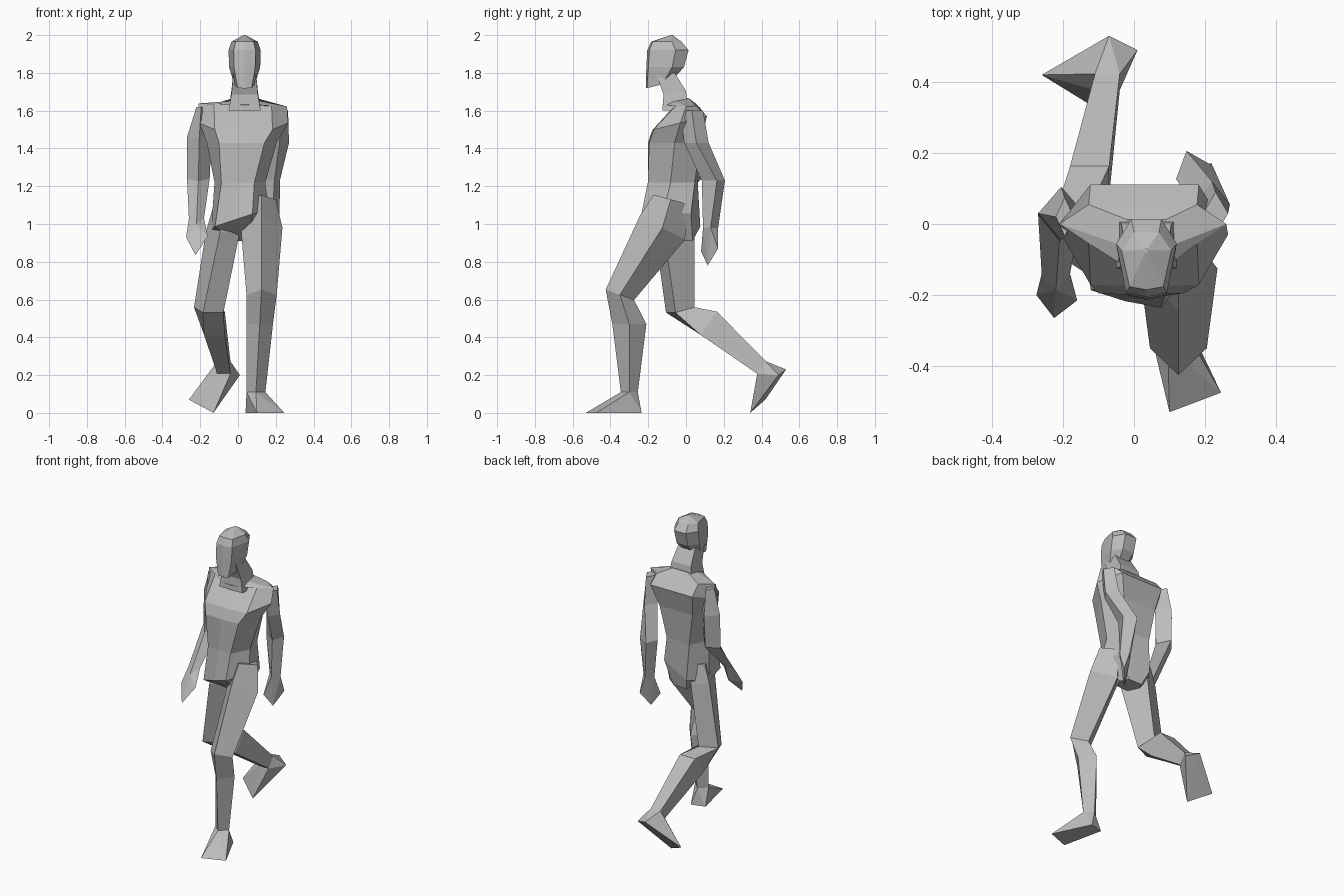
import bpy
import bmesh
from math import radians
from mathutils import Vector, Euler

cube = bpy.data.objects.get("Cube")
if cube:
    bpy.data.objects.remove(cube)

# One flat grey for the whole figure
grey = bpy.data.materials.new("plain grey")
grey.use_nodes = True
grey.diffuse_color = (.5, .5, .5, 1)
grey.node_tree.nodes["Principled BSDF"].inputs["Base Color"].default_value = (.5, .5, .5, 1)

# Unit cross-sections, listed anticlockwise from the front
DIAMOND = [(0, -1), (1, 0), (0, 1), (-1, 0)]
BOX = [(-1, -1), (1, -1), (1, 1), (-1, 1)]
TRUNK = [(-.65, -1), (0, -1.05), (.65, -1), (1, 0), (.65, 1), (-.65, 1), (-1, 0)]
SKULL = [(-.68, -.9), (0, -1), (.68, -.9), (1, .3), (.5, .9), (-.5, .9), (-1, .3)]


def section(at, wide, deep, turn=0, pitch=0, roll=0):
    """Return a function that places a unit outline as one ring of a limb."""
    rotation = Euler((radians(pitch), radians(roll), radians(turn)))

    def place(outline):
        ring = []
        for u, v in outline:
            point = Vector((u * wide / 2, v * deep / 2, 0))
            point.rotate(rotation)
            ring.append(point + Vector(at))
        return ring
    return place


def finish(name, bm):
    bmesh.ops.recalc_face_normals(bm, faces=bm.faces)
    mesh = bpy.data.meshes.new(name)
    bm.to_mesh(mesh)
    bm.free()
    mesh.materials.append(grey)
    part = bpy.data.objects.new(name, mesh)
    bpy.context.collection.objects.link(part)
    return part


def loft(name, outline, *sections):
    """Skin a closed, flat-faced body through the given sections."""
    bm = bmesh.new()
    rings = [[bm.verts.new(p) for p in place(outline)] for place in sections]
    count = len(outline)
    for lower, upper in zip(rings, rings[1:]):
        for i in range(count):
            j = (i + 1) % count
            bm.faces.new((lower[i], lower[j], upper[j], upper[i]))
    bm.faces.new(rings[0])
    bm.faces.new(rings[-1])
    return finish(name, bm)


def wedge(name, joint, outline, *tips):
    """Hull a joint ring together with a few corner points (hands and feet)."""
    bm = bmesh.new()
    for point in joint(outline) + [Vector(tip) for tip in tips]:
        bm.verts.new(point)
    result = bmesh.ops.convex_hull(bm, input=bm.verts)
    loose = [v for v in result["geom_interior"] if isinstance(v, bmesh.types.BMVert)]
    bmesh.ops.delete(bm, geom=loose, context="VERTS")
    return finish(name, bm)


# Trunk: pelvis, twisted hem, waist, ribs, chest, shoulder ridge, collar
loft("torso", TRUNK,
     section(at=(.02, -.02, .91), wide=.15, deep=.11),
     section(at=(.01, -.08, 1.02), wide=.33, deep=.27, turn=-14, roll=-18),
     section(at=(.01, -.07, 1.22), wide=.27, deep=.25, turn=-5),
     section(at=(.02, -.06, 1.43), wide=.37, deep=.27),
     section(at=(.03, -.03, 1.535), wide=.47, deep=.29, pitch=14),
     section(at=(.025, 0, 1.63), wide=.47, deep=.11, roll=2),
     section(at=(.035, -.055, 1.65), wide=.17, deep=.14, pitch=15))

# Neck and head lean forward
loft("neck", BOX,
     section(at=(.035, -.055, 1.6), wide=.17, deep=.14),
     section(at=(.035, -.06, 1.695), wide=.14, deep=.12, pitch=10),
     section(at=(.035, -.11, 1.8), wide=.12, deep=.1))
loft("head", SKULL,
     section(at=(.035, -.145, 1.735), wide=.11, deep=.14, pitch=14),
     section(at=(.035, -.105, 1.83), wide=.165, deep=.21),
     section(at=(.035, -.09, 1.92), wide=.17, deep=.23),
     section(at=(.035, -.1, 1.965), wide=.14, deep=.17),
     section(at=(.035, -.075, 2), wide=.01, deep=.01))

# Left leg: planted in front, hip blending into the waist
left_ankle = section(at=(.095, -.3, .11), wide=.1, deep=.09)
loft("left_leg", DIAMOND,
     section(at=(.125, -.08, 1.13), wide=.15, deep=.19, pitch=-15),
     section(at=(.125, -.125, .98), wide=.22, deep=.27, pitch=-28),
     section(at=(.125, -.35, .625), wide=.16, deep=.16, pitch=-20),
     section(at=(.115, -.3, .47), wide=.14, deep=.18),
     left_ankle)
wedge("left_foot", left_ankle, DIAMOND,
      (.04, -.26, 0), (.13, -.235, 0), (.1, -.53, 0), (.245, -.475, 0))

# Right leg: bent and pushing off behind
right_ankle = section(at=(-.075, .4, .24), wide=.07, deep=.08, pitch=55)
loft("right_leg", BOX,
     section(at=(-.07, -.05, 1.08), wide=.09, deep=.13, turn=20),
     section(at=(-.08, -.06, .96), wide=.115, deep=.18, turn=25),
     section(at=(-.155, -.03, .545), wide=.12, deep=.115, turn=25, pitch=14),
     section(at=(-.125, .12, .475), wide=.11, deep=.15, pitch=55),
     right_ankle)
wedge("right_foot", right_ankle, BOX,
      (-.07, .53, .23), (.01, .49, .2), (-.26, .42, .07), (-.13, .34, 0))

# Left arm: swung back
left_wrist = section(at=(.18, .13, .98), wide=.08, deep=.08)
loft("left_arm", DIAMOND,
     section(at=(.23, .03, 1.6), wide=.07, deep=.12),
     section(at=(.22, .055, 1.43), wide=.1, deep=.13),
     section(at=(.17, .145, 1.23), wide=.11, deep=.13, turn=20),
     left_wrist)
wedge("left_hand", left_wrist, DIAMOND,
      (.22, .17, .87), (.13, .08, .855), (.175, .115, .78))

# Right arm: bent forward at the elbow
right_wrist = section(at=(-.22, -.14, 1.03), wide=.08, deep=.11, pitch=35)
loft("right_arm", DIAMOND,
     section(at=(-.195, .02, 1.62), wide=.05, deep=.11),
     section(at=(-.205, .03, 1.46), wide=.13, deep=.15),
     section(at=(-.21, .025, 1.24), wide=.12, deep=.15, pitch=12),
     right_wrist)
wedge("right_hand", right_wrist, DIAMOND,
      (-.275, -.2, .93), (-.16, -.215, .935), (-.225, -.265, .835), (-.21, -.14, .95))
